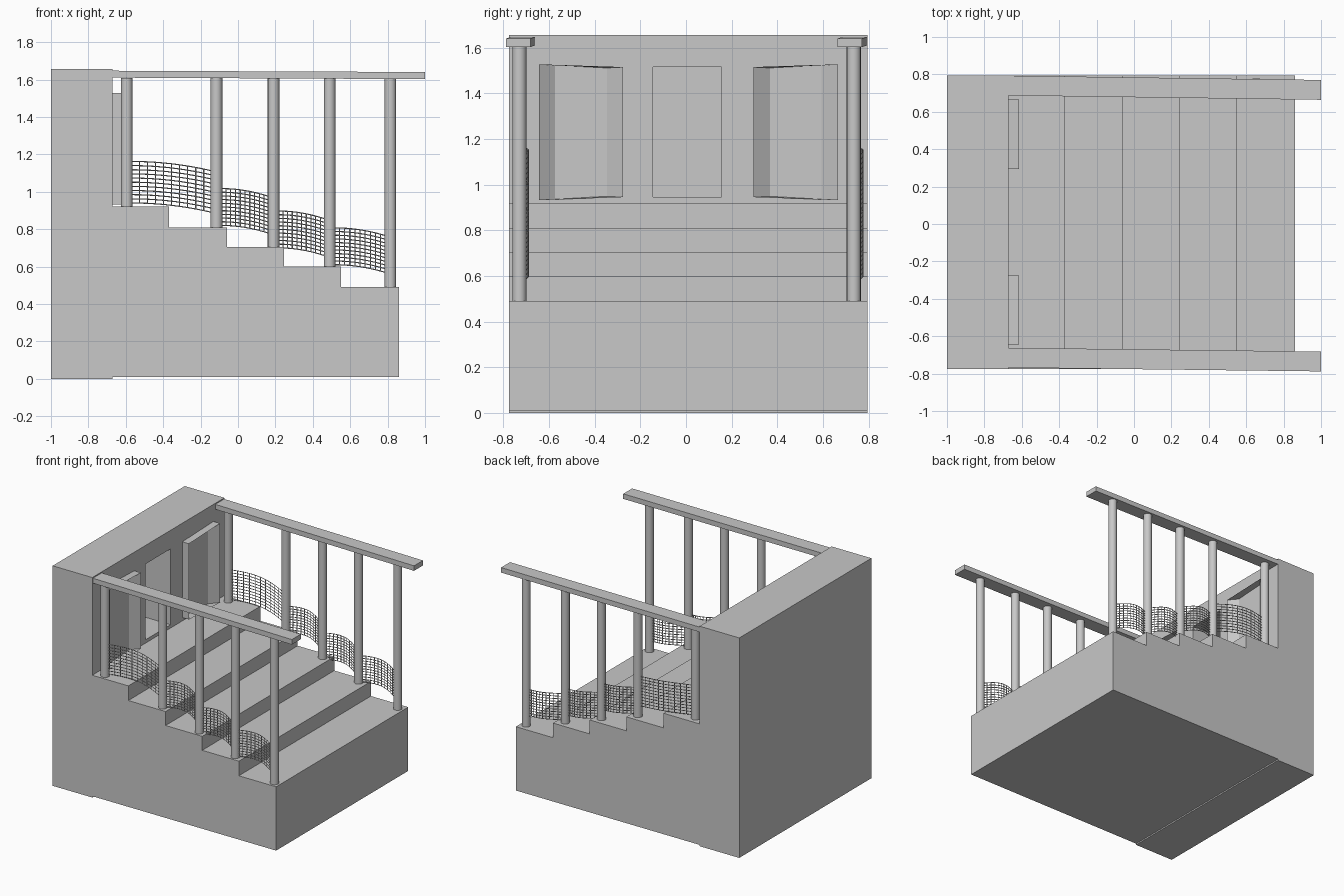
import bpy
import bmesh
import math

cube = bpy.data.objects.get("Cube")
if cube:
    bpy.data.objects.remove(cube, do_unlink=True)

grey = bpy.data.materials.new("plain grey")
grey.use_nodes = True
grey.diffuse_color = (0.58, 0.58, 0.58, 1)
grey.node_tree.nodes["Principled BSDF"].inputs["Base Color"].default_value = (0.58, 0.58, 0.58, 1)


def make(name, verts, faces):
    mesh = bpy.data.meshes.new(name)
    mesh.from_pydata(verts, [], faces)
    bm = bmesh.new()
    bm.from_mesh(mesh)
    bmesh.ops.recalc_face_normals(bm, faces=bm.faces)
    bm.to_mesh(mesh)
    bm.free()
    mesh.materials.append(grey)
    obj = bpy.data.objects.new(name, mesh)
    bpy.context.collection.objects.link(obj)
    return obj


def loft(name, rings):
    """Skin a list of equal rings and cap both ends."""
    n = len(rings[0])
    verts = [v for ring in rings for v in ring]
    faces = [(r * n + i, r * n + (i + 1) % n, (r + 1) * n + (i + 1) % n, (r + 1) * n + i)
             for r in range(len(rings) - 1) for i in range(n)]
    faces += [tuple(range(n)), tuple(range(len(verts) - n, len(verts)))]
    return make(name, verts, faces)


def rect(x, y0, y1, z0, z1):
    return [(x, y0, z0), (x, y1, z0), (x, y1, z1), (x, y0, z1)]


BACK, FRONT = -0.775, 0.795
WALL_X = -0.67
STEP_ENDS = [-0.37, -0.06, 0.245, 0.55, 0.86]
STEP_TOPS = [0.92, 0.81, 0.705, 0.60, 0.49]
POST_X = [-0.595, -0.115, 0.19, 0.49, 0.815]

# Wall block with a deep doorway niche
outer = (BACK, FRONT, 0, 1.655)
niche = (-0.145, 0.155, 0.945, 1.515)
wall = loft("wall_block", [rect(-1, *outer), rect(WALL_X, *outer),
                           rect(WALL_X, *niche), rect(-0.92, *niche)])

# Staircase extruded from its side profile
profile = [(WALL_X, 0.01), (WALL_X, STEP_TOPS[0])]
for i, (x, z) in enumerate(zip(STEP_ENDS, STEP_TOPS)):
    profile.append((x, z))
    profile.append((x, STEP_TOPS[i + 1] if i < 4 else 0.01))
loft("staircase", [[(x, y, z) for x, z in profile] for y in (BACK, FRONT)])


# Shallow window boxes with sloping insides, taller at their outer edge
def window_box(name, side):
    def ring(x, inset_y, inset_z):
        inner, outside = 0.285 + inset_y, 0.655 - inset_y
        pts = [(inner, 0.945 + inset_z), (outside, 0.932 + inset_z),
               (outside, 1.527 - inset_z), (inner, 1.515 - inset_z)]
        return [(x, side * y + 0.01, z) for y, z in pts]
    loft(name, [ring(WALL_X, 0, 0), ring(-0.615, 0, 0), ring(-0.665, 0.072, 0.004)])


# Posts, handrail and netting on each side
def post(name, x, y, z0, z1, radius=0.031, sides=16):
    angles = [2 * math.pi * i / sides for i in range(sides)]
    obj = loft(name, [[(x + radius * math.cos(a), y + radius * math.sin(a), z) for a in angles]
                      for z in (z0, z1)])
    bpy.ops.object.select_all(action='DESELECT')
    obj.select_set(True)
    bpy.context.view_layer.objects.active = obj
    bpy.ops.object.shade_smooth_by_angle()


def net(name, x0, x1, y, z_low, height, drop, cells=10):
    verts = []
    for i in range(cells + 1):
        t = i / cells
        for j in range(cells + 1):
            verts.append((x0 + (x1 - x0) * t, y + 0.04 * math.sin(math.pi * t),
                          z_low + height * j / cells - drop * t * t))
    n = cells + 1
    faces = [(i * n + j, (i + 1) * n + j, (i + 1) * n + j + 1, i * n + j + 1)
             for i in range(cells) for j in range(cells)]
    obj = make(name, verts, faces)
    wire = obj.modifiers.new("wires", 'WIREFRAME')
    wire.thickness = 0.006
    wire.use_boundary = True


NET_LOW = [0.94, 0.82, 0.70, 0.61]
for label, side, y_post, y_wall, y_end in (("right", -1, -0.73, -0.715, -0.735),
                                           ("left", 1, 0.735, 0.74, 0.717)):
    window_box(label + "_window_box", side)
    loft(label + "_handrail", [rect(WALL_X, y_wall - 0.053, y_wall + 0.053, 1.61, 1.647),
                               rect(1.0, y_end - 0.053, y_end + 0.053, 1.602, 1.64)])
    for i, x in enumerate(POST_X):
        post(f"{label}_post_{i + 1}", x, y_post, STEP_TOPS[i], 1.608)
    for i, low in enumerate(NET_LOW):
        net(f"{label}_net_{i + 1}", POST_X[i] + 0.025, POST_X[i + 1] - 0.025, y_post, low,
            0.222 if i == 0 else 0.197, 0.05 if i == 0 else 0.042)
